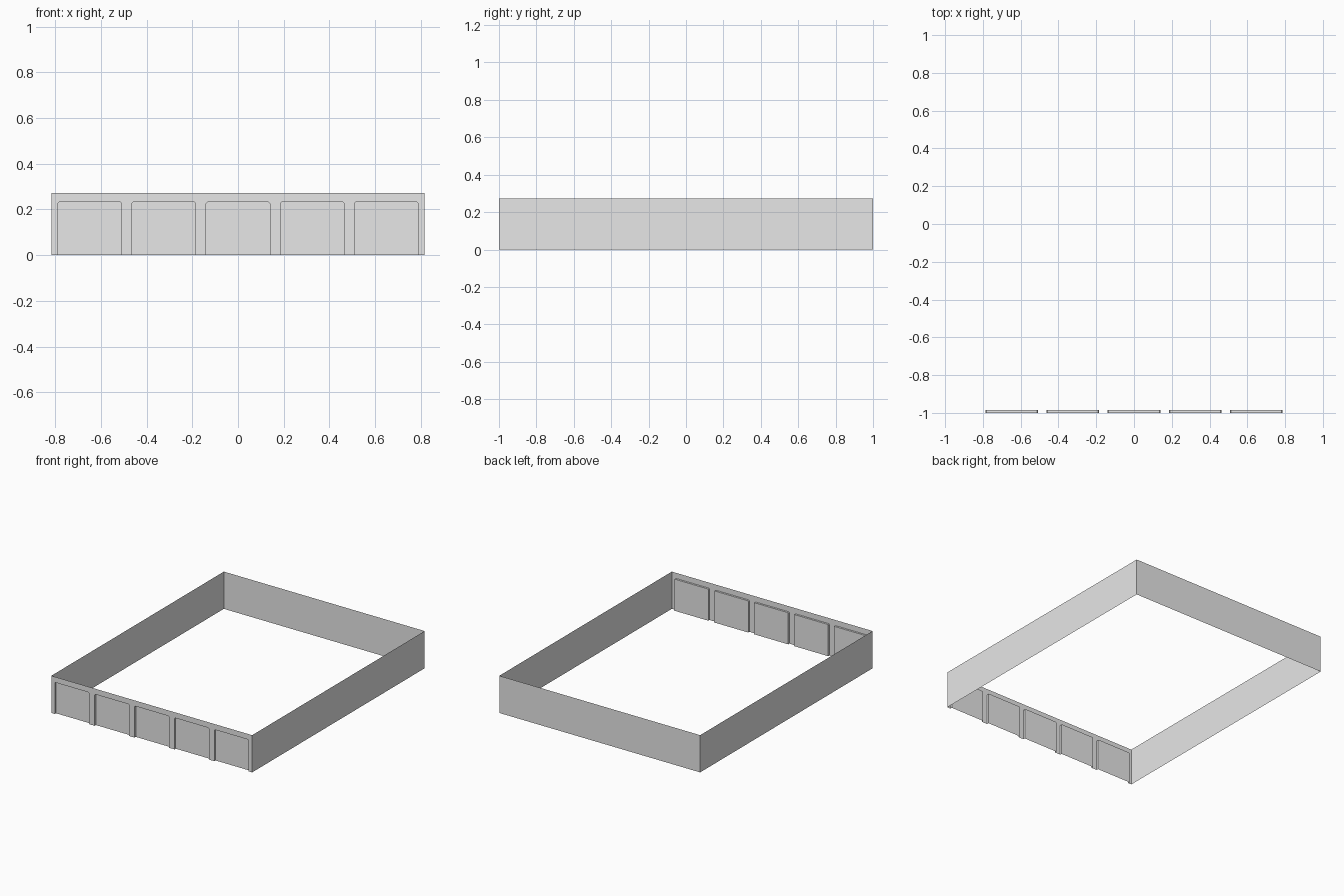
import bpy
import bmesh

cube = bpy.data.objects.get("Cube")
if cube:
    bpy.data.objects.remove(cube, do_unlink=True)

HALF_X, HALF_Y, HEIGHT = 0.815, 1.0, 0.273
DOOR_HALF, DOOR_TOP, DOOR_STEP = 0.139, 0.232, 0.324
RECESS, CHAMFER = 0.014, 0.005

grey = bpy.data.materials.new("plain grey")
grey.use_nodes = True
grey.diffuse_color = (0.8, 0.8, 0.8, 1)
grey.node_tree.nodes["Principled BSDF"].inputs["Base Color"].default_value = (0.8, 0.8, 0.8, 1)


def make_object(name, polygons):
    """Build one flat-shaded object from a list of polygons."""
    bm = bmesh.new()
    for points in polygons:
        bm.faces.new([bm.verts.new(p) for p in points])
    bmesh.ops.remove_doubles(bm, verts=bm.verts, dist=0.0001)
    mesh = bpy.data.meshes.new(name)
    bm.to_mesh(mesh)
    bm.free()
    mesh.materials.append(grey)
    obj = bpy.data.objects.new(name, mesh)
    bpy.context.collection.objects.link(obj)


def wall(start, end):
    """Thin upright wall between two plan points."""
    return [(*start, 0), (*end, 0), (*end, HEIGHT), (*start, HEIGHT)]


def door_outline(cx):
    """Opening from its left foot, over the head, to its right foot."""
    left, right = cx - DOOR_HALF, cx + DOOR_HALF
    return [(left, 0), (left, DOOR_TOP - CHAMFER), (left + CHAMFER, DOOR_TOP),
            (right - CHAMFER, DOOR_TOP), (right, DOOR_TOP - CHAMFER), (right, 0)]


def at_depth(outline, y):
    return [(x, y, z) for x, z in outline]


# Plain side and back walls
corners = [(HALF_X, -HALF_Y), (HALF_X, HALF_Y), (-HALF_X, HALF_Y), (-HALF_X, -HALF_Y)]
for name, start, end in zip(("left_wall", "back_wall", "right_wall"), corners, corners[1:]):
    make_object(name, [wall(start, end)])

# Front wall, notched around the five doorways
doors = [door_outline(DOOR_STEP * i) for i in range(-2, 3)]
front = [(-HALF_X, 0)] + [p for d in doors for p in d]
front += [(HALF_X, 0), (HALF_X, HEIGHT), (-HALF_X, HEIGHT)]
make_object("front_wall", [at_depth(front, -HALF_Y)])

# Recessed doors with their jambs and heads
for number, outline in enumerate(doors, 1):
    outer = at_depth(outline, -HALF_Y)
    inner = at_depth(outline, -HALF_Y + RECESS)
    jambs = [[outer[i], inner[i], inner[i + 1], outer[i + 1]] for i in range(len(outer) - 1)]
    make_object(f"door_{number}", [inner[::-1]] + jambs)
